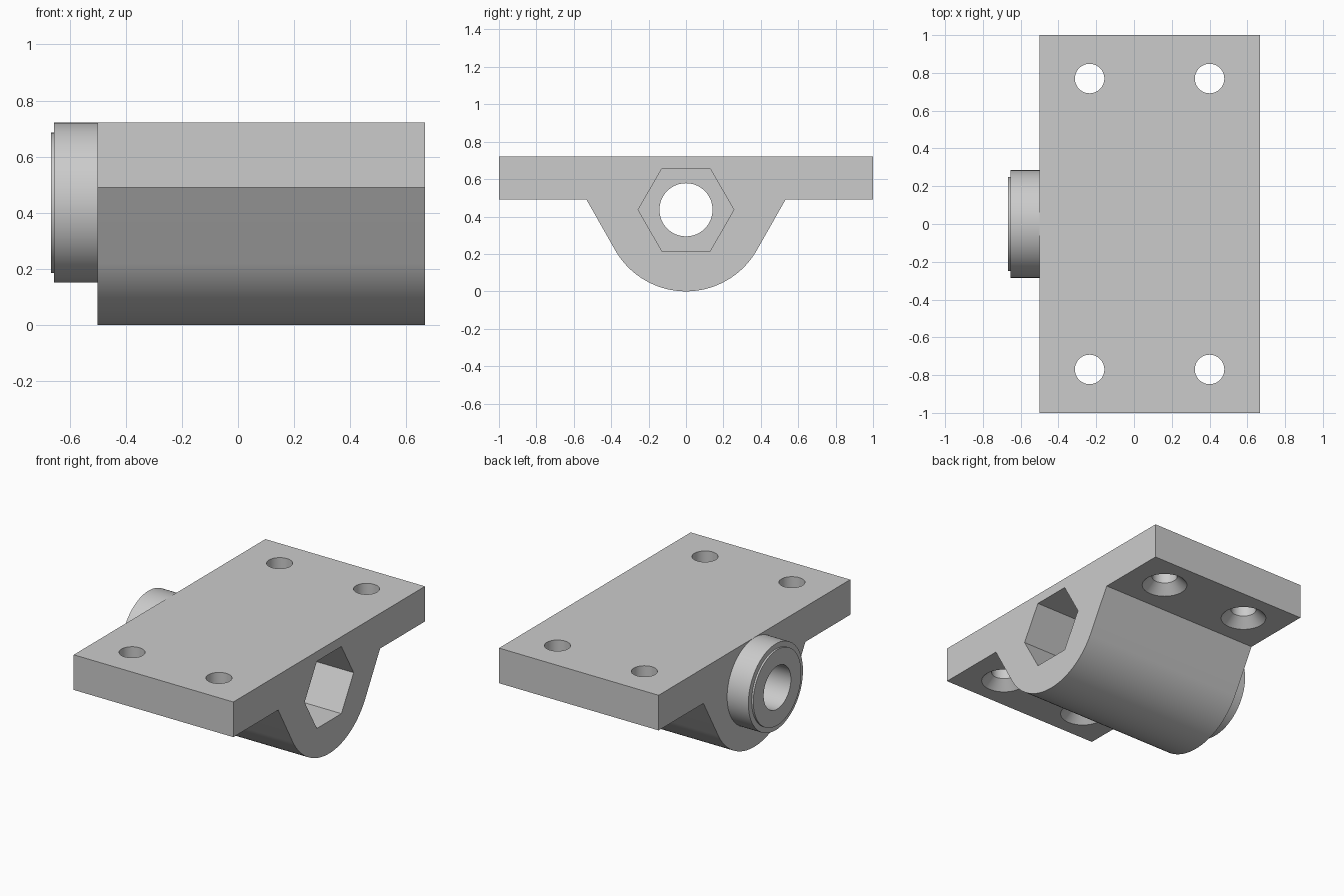
import bpy, bmesh
from math import sin, cos, pi, radians

cube = bpy.data.objects.get("Cube")
if cube:
    bpy.data.objects.remove(cube, do_unlink=True)

X_BACK, X_FACE = -0.5, 0.666      # ends of the block
TOP, PLATE_BOTTOM = 0.722, 0.49   # mounting plate heights
AXIS_Z, BARREL_R = 0.436, 0.436   # bore axis and housing radius

grey = bpy.data.materials.new("plain grey")
grey.use_nodes = True
grey.diffuse_color = (0.6, 0.6, 0.6, 1)
grey.node_tree.nodes["Principled BSDF"].inputs["Base Color"].default_value = (0.6, 0.6, 0.6, 1)


def loft(name, rings):
    """Closed solid through a list of matching point rings."""
    bm = bmesh.new()
    loops = [[bm.verts.new(p) for p in ring] for ring in rings]
    n = len(loops[0])
    for a, b in zip(loops, loops[1:]):
        for i in range(n):
            j = (i + 1) % n
            bm.faces.new((a[i], a[j], b[j], b[i]))
    bm.faces.new(loops[0])
    bm.faces.new(loops[-1])
    bmesh.ops.recalc_face_normals(bm, faces=bm.faces)
    mesh = bpy.data.meshes.new(name)
    bm.to_mesh(mesh)
    bm.free()
    mesh.materials.append(grey)
    obj = bpy.data.objects.new(name, mesh)
    bpy.context.collection.objects.link(obj)
    return obj


def turned_x(name, steps, sides=96):
    """Turned solid on the bore axis; steps are (x, radius)."""
    angles = [2 * pi * i / sides for i in range(sides)]
    return loft(name, [[(x, r * cos(a), AXIS_Z + r * sin(a)) for a in angles] for x, r in steps])


def turned_z(name, cx, cy, steps, sides=64):
    """Turned solid on a vertical axis; steps are (z, radius)."""
    angles = [2 * pi * i / sides for i in range(sides)]
    return loft(name, [[(cx + r * cos(a), cy + r * sin(a), z) for a in angles] for z, r in steps])


def combine(target, tool, operation):
    """Apply a boolean and remove the tool."""
    mod = target.modifiers.new("combine", "BOOLEAN")
    mod.operation, mod.solver, mod.object = operation, "EXACT", tool
    result = bpy.data.meshes.new_from_object(
        target.evaluated_get(bpy.context.evaluated_depsgraph_get()))
    target.modifiers.clear()
    target.data = result
    bpy.data.objects.remove(tool, do_unlink=True)


# Block: flat plate with flared flanks running tangent into a round housing
arc = [radians(-150 + 120 * i / 48) for i in range(49)]
housing = [(BARREL_R * cos(a), AXIS_Z + BARREL_R * sin(a)) for a in arc]
flare = 0.532
profile = ([(1, TOP), (-1, TOP), (-1, PLATE_BOTTOM), (-flare, PLATE_BOTTOM)]
           + housing + [(flare, PLATE_BOTTOM), (1, PLATE_BOTTOM)])
block = loft("mounting_block", [[(x, y, z) for y, z in profile] for x in (X_BACK, X_FACE)])

# Stepped boss on the back end
boss = turned_x("boss", [(X_BACK + 0.05, 0.285), (-0.655, 0.285), (-0.655, 0.25), (-0.667, 0.25)])
combine(block, boss, "UNION")

# Through bore and hexagonal pocket
combine(block, turned_x("bore", [(-0.8, 0.142), (0.8, 0.142)]), "DIFFERENCE")
combine(block, turned_x("hex_pocket", [(0.2, 0.256), (0.8, 0.256)], 6), "DIFFERENCE")

# Four screw holes, countersunk from below
for hx in (-0.235, 0.4):
    for hy in (-0.77, 0.77):
        hole = turned_z("screw_hole", hx, hy, [(PLATE_BOTTOM - 0.02, 0.158),
                                               (PLATE_BOTTOM + 0.06, 0.078), (0.8, 0.078)])
        combine(block, hole, "DIFFERENCE")

# Smooth the round walls, keep the edges crisp
bpy.ops.object.select_all(action="DESELECT")
block.select_set(True)
bpy.context.view_layer.objects.active = block
bpy.ops.object.shade_smooth_by_angle(angle=radians(25))
